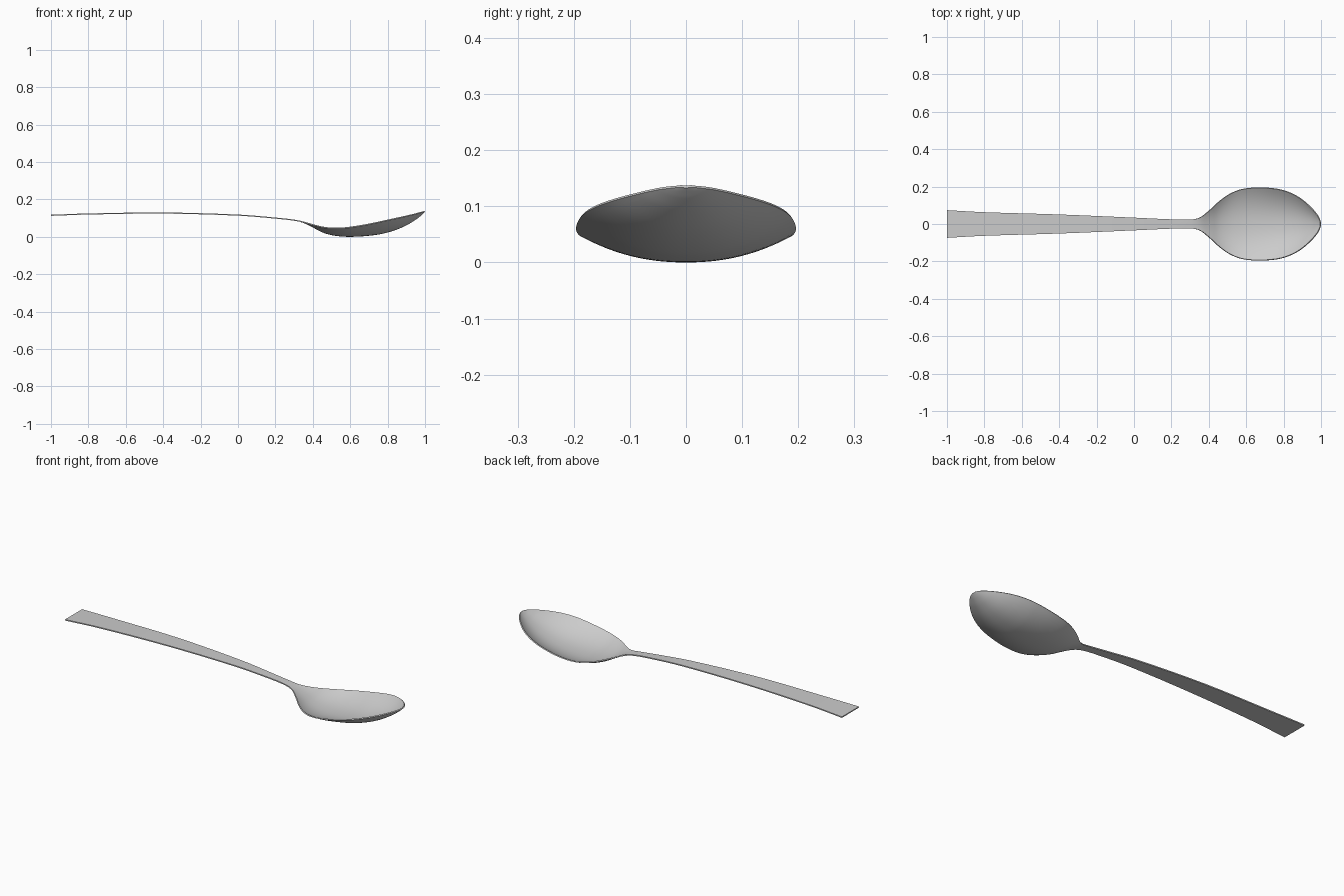
import bpy, bmesh

if "Cube" in bpy.data.objects:
    bpy.data.objects.remove(bpy.data.objects["Cube"])

# stations along the spoon: x, half width, centre-line height, rim height
STATIONS = [
    (-1.00, .074, .112, .112), (-0.80, .063, .119, .119), (-0.40, .051, .124, .124),
    (0.00, .034, .113, .113), (0.20, .025, .097, .097), (0.30, .024, .086, .086),
    (0.35, .034, .074, .076), (0.40, .072, .050, .062), (0.45, .118, .024, .050),
    (0.50, .155, .009, .044), (0.55, .179, .002, .044), (0.60, .191, .000, .049),
    (0.67, .196, .003, .060), (0.75, .191, .012, .076), (0.80, .181, .023, .087),
    (0.85, .162, .039, .098), (0.90, .132, .061, .109), (0.95, .088, .091, .121),
    (0.98, .052, .114, .129), (0.993, .030, .126, .132), (1.00, .010, .133, .134),
]
COLS, POWER, THICK = 24, 2.2, 0.006


def slope(i, k):
    a, b = STATIONS[max(i - 1, 0)], STATIONS[min(i + 1, len(STATIONS) - 1)]
    return (b[k] - a[k]) / (b[0] - a[0])


def blend(i, t, k):
    """Smooth cubic between station i and i + 1."""
    a, b = STATIONS[i], STATIONS[i + 1]
    h = b[0] - a[0]
    return ((2*t**3 - 3*t**2 + 1) * a[k] + (t**3 - 2*t**2 + t) * h * slope(i, k)
            + (3*t**2 - 2*t**3) * b[k] + (t**3 - t**2) * h * slope(i + 1, k))


# loft the dished sheet
bm = bmesh.new()
rows = []
STEPS = 4
for n in range((len(STATIONS) - 1) * STEPS + 1):
    i = min(n // STEPS, len(STATIONS) - 2)
    t = n / STEPS - i
    x = STATIONS[i][0] + t * (STATIONS[i + 1][0] - STATIONS[i][0])
    w, zc, zr = (blend(i, t, k) for k in (1, 2, 3))
    zc = max(zc, 0)
    row = []
    for j in range(COLS + 1):
        u = 2 * j / COLS - 1
        row.append(bm.verts.new((x, w * u, zc + (zr - zc) * abs(u) ** POWER)))
    rows.append(row)
for a, b in zip(rows, rows[1:]):
    for j in range(COLS):
        bm.faces.new((a[j], b[j], b[j + 1], a[j + 1]))

mesh = bpy.data.meshes.new("spoon")
bm.to_mesh(mesh)
bm.free()
spoon = bpy.data.objects.new("spoon", mesh)
bpy.context.collection.objects.link(spoon)

# thin metal thickness, added on the upper side
solid = spoon.modifiers.new("thickness", 'SOLIDIFY')
solid.thickness = THICK
solid.offset = 1
bpy.context.view_layer.objects.active = spoon
spoon.select_set(True)
bpy.ops.object.modifier_apply(modifier=solid.name)
bpy.ops.object.shade_smooth_by_angle(angle=0.7)
